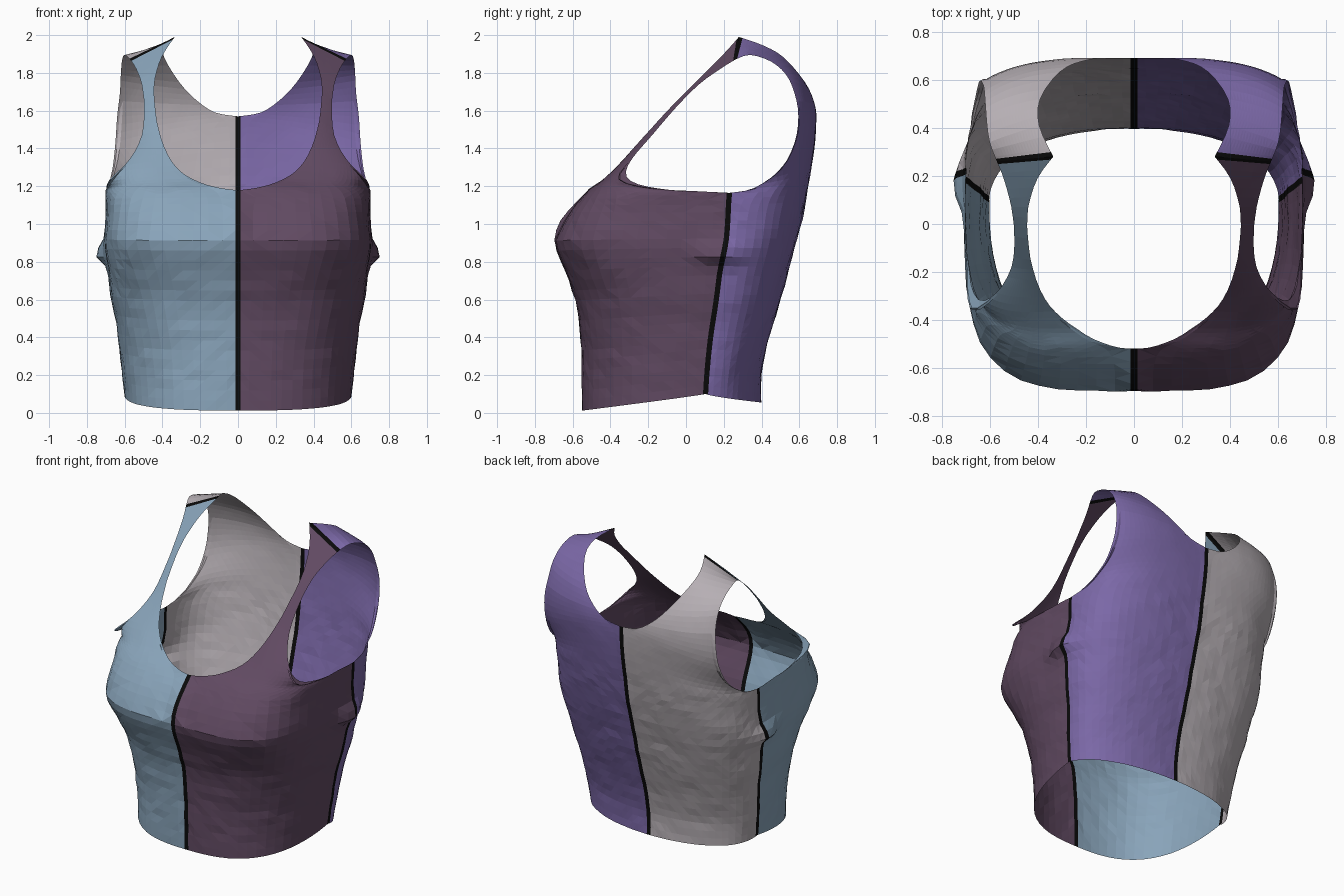
import bpy, bmesh, math
from mathutils import Vector, noise

if "Cube" in bpy.data.objects:
    bpy.data.objects.remove(bpy.data.objects["Cube"])


def mat(name, rgb):
    m = bpy.data.materials.new(name)
    m.diffuse_color = [((c / 255 + 0.055) / 1.055) ** 2.4 for c in rgb] + [1]
    m.use_nodes = True
    m.node_tree.nodes["Principled BSDF"].inputs["Base Color"].default_value = m.diffuse_color
    return m


BLUE = mat("dusty_blue", (137, 164, 186))
PLUM = mat("plum", (97, 74, 98))
VIOLET = mat("violet", (123, 104, 167))
GREY = mat("warm_grey", (182, 175, 180))
BLACK = mat("seam_black", (10, 10, 10))

# Torso profile: z, half width, front y, back y, side seam y, front and back squareness
PROFILE = [
    (0.0, .595, -.55, .40, .10, 2.7, 2.1), (0.2, .612, -.55, .40, .11, 2.6, 2.2),
    (0.4, .635, -.56, .44, .13, 2.7, 2.4), (0.6, .67, -.585, .50, .16, 3.0, 2.5),
    (0.75, .69, -.64, .54, .18, 3.5, 2.6), (0.9, .71, -.692, .58, .21, 4.1, 2.7),
    (1.0, .70, -.675, .61, .22, 4.2, 2.7), (1.1, .70, -.60, .63, .225, 4.4, 2.8),
    (1.2, .70, -.49, .65, .23, 4.6, 2.9), (1.4, .655, -.40, .68, .23, 4.0, 2.9),
    (1.6, .635, -.35, .69, .23, 3.5, 2.9)]

# Paired edge points above the bust: neckline edge, armhole edge
FRONT_TOP = [
    ((0, -.515, 1.178), (.70, .23, 1.165)), ((.10, -.505, 1.192), (.70, .05, 1.174)),
    ((.20, -.46, 1.22), (.695, -.18, 1.188)), ((.30, -.39, 1.275), (.68, -.35, 1.235)),
    ((.37, -.31, 1.365), (.575, -.29, 1.34)), ((.42, -.19, 1.5), (.51, -.18, 1.47)),
    ((.44, -.06, 1.64), (.497, -.05, 1.62)), ((.44, .07, 1.77), (.51, .07, 1.74)),
    ((.40, .19, 1.89), (.54, .18, 1.82)), ((.335, .28, 1.99), (.57, .26, 1.87))]
BACK_TOP = [
    ((0, .645, 1.18), (.70, .23, 1.165)), ((0, .665, 1.3), (.69, .36, 1.19)),
    ((0, .685, 1.45), (.665, .5, 1.29)), ((0, .69, 1.57), (.65, .575, 1.43)),
    ((.12, .69, 1.59), (.64, .595, 1.57)), ((.22, .675, 1.655), (.625, .575, 1.69)),
    ((.31, .63, 1.75), (.62, .53, 1.79)), ((.39, .52, 1.88), (.615, .45, 1.86)),
    ((.395, .41, 1.945), (.60, .34, 1.895)), ((.335, .28, 1.99), (.57, .26, 1.87))]


def spline(a, b, c, d, f):
    return 0.5 * (2 * b + (c - a) * f + (2 * a - 5 * b + 4 * c - d) * f * f
                  + (3 * b - a - 3 * c + d) * f ** 3)


def four(p, i):
    return [p[min(max(k, 0), len(p) - 1)] for k in range(i - 1, i + 3)]


def catmull(p, i, f):
    return spline(*[Vector(v) for v in four(p, i)], f)


def profile(z, back=False):
    z = min(max(z, 0), 1.6)
    i = next(k for k in range(len(PROFILE) - 1) if z <= PROFILE[k + 1][0])
    f = (z - PROFILE[i][0]) / (PROFILE[i + 1][0] - PROFILE[i][0])
    w, yf, yb, ys, nf, nb = [spline(*v, f) for v in zip(*four(PROFILE, i))][1:]
    return w, (yb if back else yf), ys, (nb if back else nf)


def angle_of(p, back):
    w, ye, ys, n = profile(p.z, back)
    s = max(0, (p.y - ys) / (ye - ys))
    return math.atan2(s ** (n / 2), (max(p.x, 0) / w) ** (n / 2))


def shell(a, z, back):
    w, ye, ys, n = profile(z, back)
    c, s = max(0, math.cos(a)), max(0, math.sin(a))
    return Vector((w * c ** (2 / n), ys + (ye - ys) * s ** (2 / n), z))


def wrinkle(p):
    # small cloth unevenness and the bunched fold at the side seam
    ys = profile(p.z)[2]
    out = Vector((p.x, p.y - ys, 0)).normalized()
    d = 0.006 * noise.noise(Vector((p.x * 5, p.y * 5, p.z * 7)))
    d += 0.005 * noise.noise(Vector((p.x * 13, p.y * 13, p.z * 15)))
    if p.x > .4:
        d += 0.055 * math.exp(-((p.z - .84) / .05) ** 2 - ((p.y - .17) / .11) ** 2)
    d *= min(1, p.z / .15)
    if p.z > 1.17:
        d *= max(.25, 1 - (p.z - 1.17) * 6)
    return p + out * d


def edges(top, back):
    rows = []
    z_hem, z_top = (.055 if back else .012), top[0][0][2]
    for i in range(22):
        f = i / 22
        zi, zo = z_hem + (z_top - z_hem) * f, .10 + 1.065 * f
        wo, _, yo, _ = profile(zo)
        rows.append((Vector((0, profile(zi, back)[1], zi)), Vector((wo, yo, zo))))
    corner = 3 if back else 0      # where the centre seam turns into the neckline
    inner, outer = [r[0] for r in top], [r[1] for r in top]
    for i in range(len(top) - 1):
        for k in range(3):
            if i < corner:
                p = catmull(inner[:corner + 1], i, k / 3)
            else:
                p = catmull(inner[corner:], i - corner, k / 3)
            rows.append((p, catmull(outer, i, k / 3)))
    rows.append(tuple(Vector(v) for v in top[-1]))
    # narrow last row that becomes the shoulder seam
    rows.insert(-1, tuple(rows[-1][e].lerp(rows[-2][e], .55) for e in (0, 1)))
    return rows


def row_points(a, b, back, body):
    # dense curve across the panel, then evenly spaced with thin seam columns
    ta, tb = angle_of(a, back), angle_of(b, back)
    da, db = a - shell(ta, a.z, back), b - shell(tb, b.z, back)
    straight = min(1, max(0, (a.z - 1.85) / .12))
    dense = []
    for k in range(121):
        u = k / 120
        t = ta + (tb - ta) * u
        g = 1 - math.sin(t) ** .7 if body and 0 < k < 120 else u
        z = a.z + (b.z - a.z) * g
        p = shell(t, z, back) + da.lerp(db, u)
        dense.append(p.lerp(a.lerp(b, u), straight))
    run = [0]
    for p, q in zip(dense, dense[1:]):
        run.append(run[-1] + (q - p).length)
    s = .014 / max(run[-1], .3)
    pts, j = [], 0
    for u in [0, s] + [k / 18 for k in range(1, 18)] + [1 - s, 1]:
        d = u * run[-1]
        while j < 119 and run[j + 1] < d:
            j += 1
        f = (d - run[j]) / max(run[j + 1] - run[j], 1e-9)
        pts.append(dense[j].lerp(dense[j + 1], min(1, f)))
    return pts


def panel(name, side, back, colour):
    rows = [row_points(a, b, back, r < 22)
            for r, (a, b) in enumerate(edges(BACK_TOP if back else FRONT_TOP, back))]
    cols = len(rows[0])
    for _ in range(8):             # relax the cloth around the armhole corner
        old = [r[:] for r in rows]
        for r in range(18, 36):
            for c in range(2, cols - 2):
                mean = (old[r - 1][c] + old[r + 1][c]) / 2
                rows[r][c] = old[r][c].lerp(mean, .5)
    bm = bmesh.new()
    grid = [[bm.verts.new((q.x * side, q.y, q.z)) for q in map(wrinkle, r)] for r in rows]
    centre_end = 22 + (9 if back else 0)
    for r in range(len(grid) - 1):
        for c in range(cols - 1):
            q = [grid[r][c], grid[r][c + 1], grid[r + 1][c + 1], grid[r + 1][c]]
            face = bm.faces.new(q if (side > 0) != back else q[::-1])
            seam = ((c == 0 and r < centre_end) or (c == cols - 2 and r < 22)
                    or r == len(grid) - 2)
            face.material_index = int(seam)
    bmesh.ops.triangulate(bm, faces=bm.faces[:])
    me = bpy.data.meshes.new(name)
    bm.to_mesh(me)
    bm.free()
    me.materials.append(colour)
    me.materials.append(BLACK)
    bpy.context.collection.objects.link(bpy.data.objects.new(name, me))


# Four cloth panels joined at black seams
panel("front_panel_left", -1, False, BLUE)
panel("front_panel_right", 1, False, PLUM)
panel("back_panel_left", -1, True, GREY)
panel("back_panel_right", 1, True, VIOLET)
